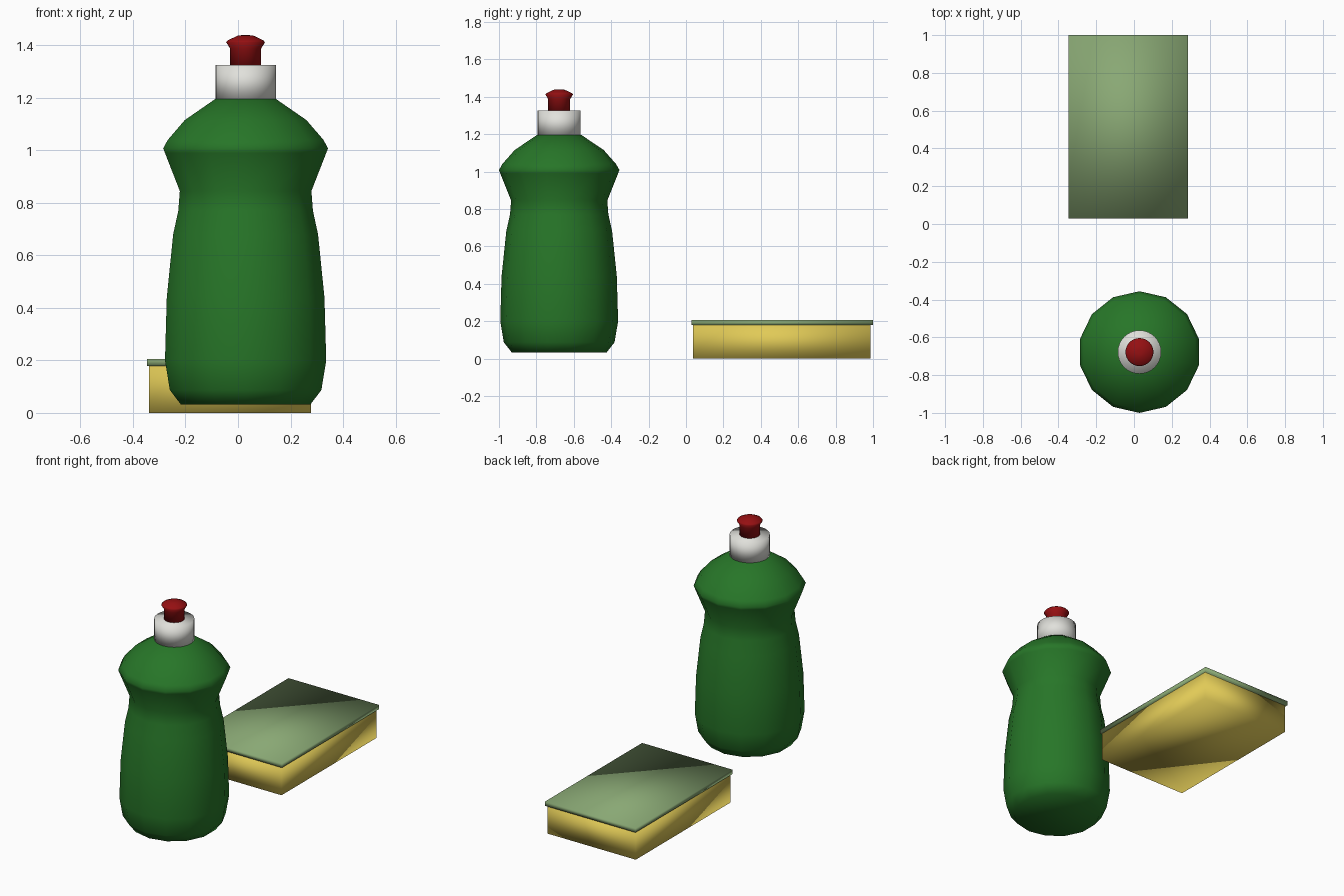
import bpy, bmesh, math

if "Cube" in bpy.data.objects:
    bpy.data.objects.remove(bpy.data.objects["Cube"])


def material(name, rgb):
    m = bpy.data.materials.new(name)
    m.diffuse_color = (*rgb, 1)
    m.use_nodes = True
    m.node_tree.nodes["Principled BSDF"].inputs["Base Color"].default_value = m.diffuse_color
    return m


GREEN = material("bottle green", (0.020, 0.18, 0.021))
WHITE = material("cap white", (0.75, 0.75, 0.71))
RED = material("nozzle red", (0.30, 0.005, 0.006))
YELLOW = material("sponge yellow", (0.75, 0.59, 0.095))
PAD = material("scourer green", (0.25, 0.39, 0.175))

CX, CY = 0.029, -0.678  # bottle axis


def finish(bm, name, mat):
    bmesh.ops.recalc_face_normals(bm, faces=bm.faces)
    for f in bm.faces:
        f.smooth = True
    me = bpy.data.meshes.new(name)
    bm.to_mesh(me)
    bm.free()
    me.materials.append(mat)
    ob = bpy.data.objects.new(name, me)
    bpy.context.collection.objects.link(ob)
    return ob


def lathe(name, profile, sides, mat):
    """Closed turned form from (radius, height) pairs, a vertex facing +y."""
    bm = bmesh.new()
    rings = []
    for r, z in profile:
        angles = [math.pi / 2 + math.tau * i / sides for i in range(sides)]
        rings.append([bm.verts.new((CX + r * math.cos(a), CY + r * math.sin(a), z))
                      for a in angles])
    for a, b in zip(rings, rings[1:]):
        for i in range(sides):
            j = (i + 1) % sides
            bm.faces.new((a[i], a[j], b[j], b[i]))
    bm.faces.new(rings[0])
    bm.faces.new(rings[-1])
    return finish(bm, name, mat)


def box(name, lo, hi, mat):
    bm = bmesh.new()
    bmesh.ops.create_cube(bm, size=1)
    for v in bm.verts:
        v.co = [l + (c + 0.5) * (h - l) for c, l, h in zip(v.co, lo, hi)]
    return finish(bm, name, mat)


# Bottle body with pinched waist and sloping shoulder
lathe("bottle_body", [
    (0.253, 0.032), (0.296, 0.087), (0.315, 0.20), (0.308, 0.44),
    (0.283, 0.68), (0.263, 0.77), (0.257, 0.845), (0.315, 0.99),
    (0.322, 1.008), (0.304, 1.04), (0.238, 1.115), (0.118, 1.196)], 14, GREEN)

# Cap
lathe("bottle_cap", [(0.115, 1.19), (0.115, 1.325)], 32, WHITE)

# Pull-up nozzle
lathe("nozzle", [(0.059, 1.32), (0.059, 1.388), (0.074, 1.412),
                 (0.068, 1.419), (0.030, 1.437), (0.012, 1.439)], 32, RED)

# Sponge and its scouring pad
box("sponge", (-0.339, 0.038, 0), (0.278, 0.986, 0.18), YELLOW)
box("scouring_pad", (-0.347, 0.03, 0.179), (0.286, 1.0, 0.206), PAD)
